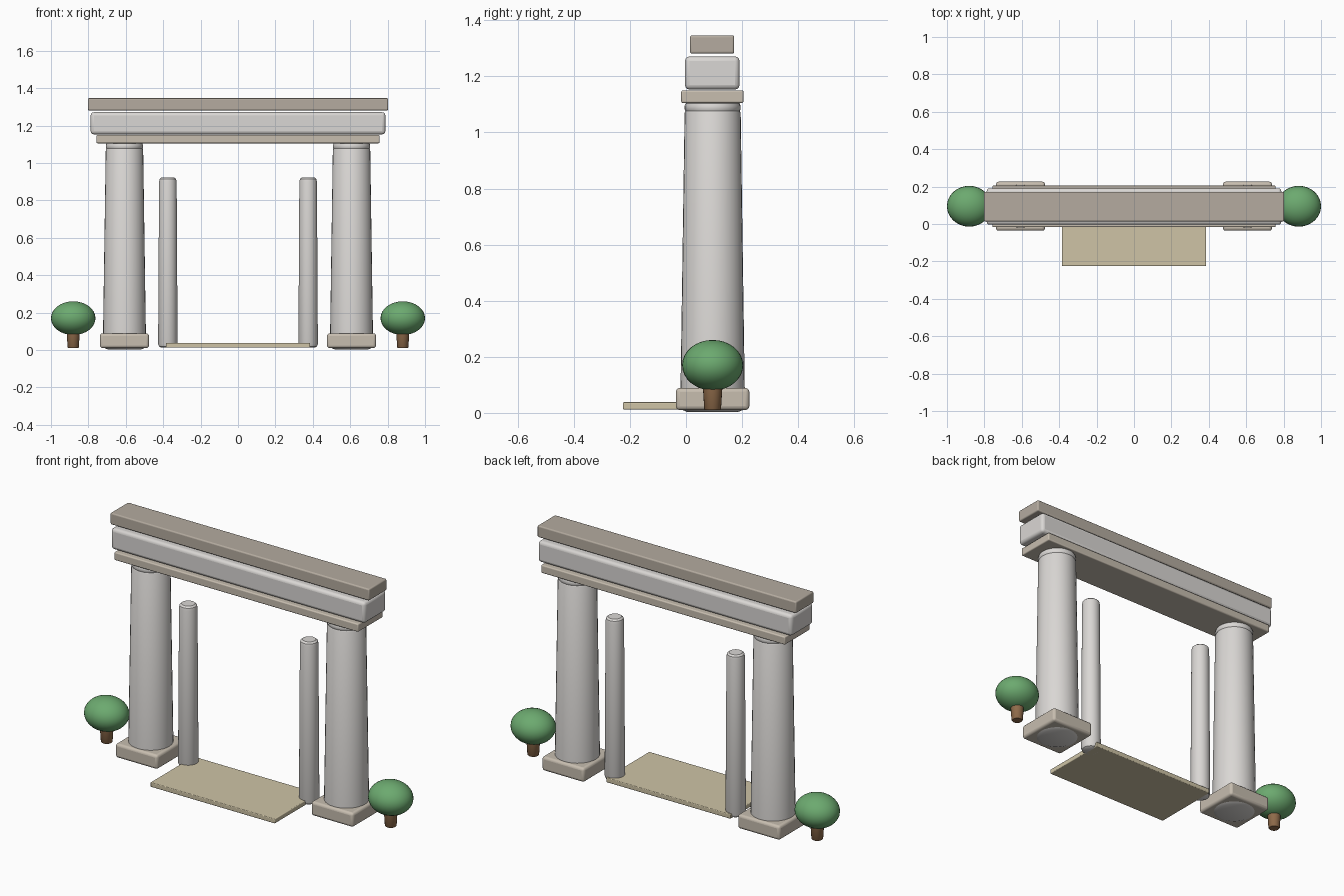
import bpy, math

if "Cube" in bpy.data.objects:
    bpy.data.objects.remove(bpy.data.objects["Cube"])

CY = 0.095  # depth line shared by the gate parts


def material(name, rgb):
    m = bpy.data.materials.new(name)
    m.diffuse_color = (*rgb, 1)
    m.use_nodes = True
    m.node_tree.nodes["Principled BSDF"].inputs["Base Color"].default_value = m.diffuse_color
    return m


STONE = material("pale_stone", (0.70, 0.68, 0.66))
TRIM = material("warm_trim", (0.57, 0.51, 0.43))
CAP = material("dark_trim", (0.46, 0.41, 0.35))
PATH = material("sand_path", (0.62, 0.55, 0.38))
LEAF = material("leaf", (0.15, 0.40, 0.16))
BARK = material("bark", (0.28, 0.15, 0.07))


def finish(ob, name, mat):
    ob.name = name
    ob.data.materials.append(mat)
    bpy.ops.object.shade_smooth_by_angle(angle=math.radians(35))
    return ob


def block(name, x, y, z, mat, bevel):
    """Rounded box given (min, max) ranges."""
    bpy.ops.mesh.primitive_cube_add(size=1, location=[sum(r) / 2 for r in (x, y, z)])
    ob = bpy.context.object
    ob.scale = [r[1] - r[0] for r in (x, y, z)]
    bpy.ops.object.transform_apply(location=False, rotation=False, scale=True)
    mod = ob.modifiers.new("rounded_edges", 'BEVEL')
    mod.width = bevel
    mod.segments = 3
    return finish(ob, name, mat)


def lathe(name, x, profile, mat, sides=32):
    """Closed solid of revolution from (radius, z) points."""
    verts, faces = [], []
    for r, z in profile:
        for i in range(sides):
            a = 2 * math.pi * i / sides
            verts.append((r * math.cos(a), r * math.sin(a), z))
    for k in range(len(profile) - 1):
        for i in range(sides):
            j = (i + 1) % sides
            faces.append((k * sides + i, k * sides + j,
                          (k + 1) * sides + j, (k + 1) * sides + i))
    faces.append(tuple(reversed(range(sides))))
    faces.append(tuple(range(len(verts) - sides, len(verts))))
    me = bpy.data.meshes.new(name)
    me.from_pydata(verts, [], faces)
    ob = bpy.data.objects.new(name, me)
    bpy.context.collection.objects.link(ob)
    ob.location = (x, CY, 0)
    bpy.ops.object.select_all(action='DESELECT')
    ob.select_set(True)
    bpy.context.view_layer.objects.active = ob
    return finish(ob, name, mat)


for side, s in (("left", -1), ("right", 1)):
    # main column with rounded collar, on a square plinth
    cx = s * 0.607
    block(side + "_plinth", (cx - 0.131, cx + 0.131), (CY - 0.131, CY + 0.131),
          (0.01, 0.089), TRIM, 0.014)
    lathe(side + "_column", cx,
          [(0.09, 0.003), (0.107, 0.01), (0.116, 0.03), (0.1145, 0.09), (0.1, 1.07),
           (0.097, 1.076), (0.1, 1.083), (0.1, 1.094), (0.096, 1.104), (0.085, 1.107)],
          STONE)
    # slim inner post
    lathe(side + "_post", s * 0.375,
          [(0.036, 0.012), (0.047, 0.018), (0.052, 0.032), (0.047, 0.9),
           (0.044, 0.914), (0.034, 0.922)], STONE)
    # round shrub
    bx = s * 0.881
    lathe(side + "_shrub_trunk", bx,
          [(0.026, 0.01), (0.03, 0.015), (0.036, 0.11)], BARK, 20)
    bpy.ops.mesh.primitive_uv_sphere_add(segments=32, ring_count=16, radius=1,
                                         location=(bx, CY, 0.17))
    ob = bpy.context.object
    ob.scale = (0.119, 0.109, 0.09)
    bpy.ops.object.transform_apply(location=False, rotation=False, scale=True)
    finish(ob, side + "_shrub_crown", LEAF)

# stacked beams across the top
block("lower_beam", (-0.757, 0.757), (-0.017, 0.205), (1.105, 1.15), TRIM, 0.006)
block("middle_beam", (-0.788, 0.788), (-0.004, 0.191), (1.153, 1.271), STONE, 0.017)
block("top_beam", (-0.803, 0.803), (0.014, 0.172), (1.281, 1.346), CAP, 0.007)

# flat threshold slab
block("threshold", (-0.386, 0.386), (-0.225, 0.157), (0.012, 0.038), PATH, 0.004)
